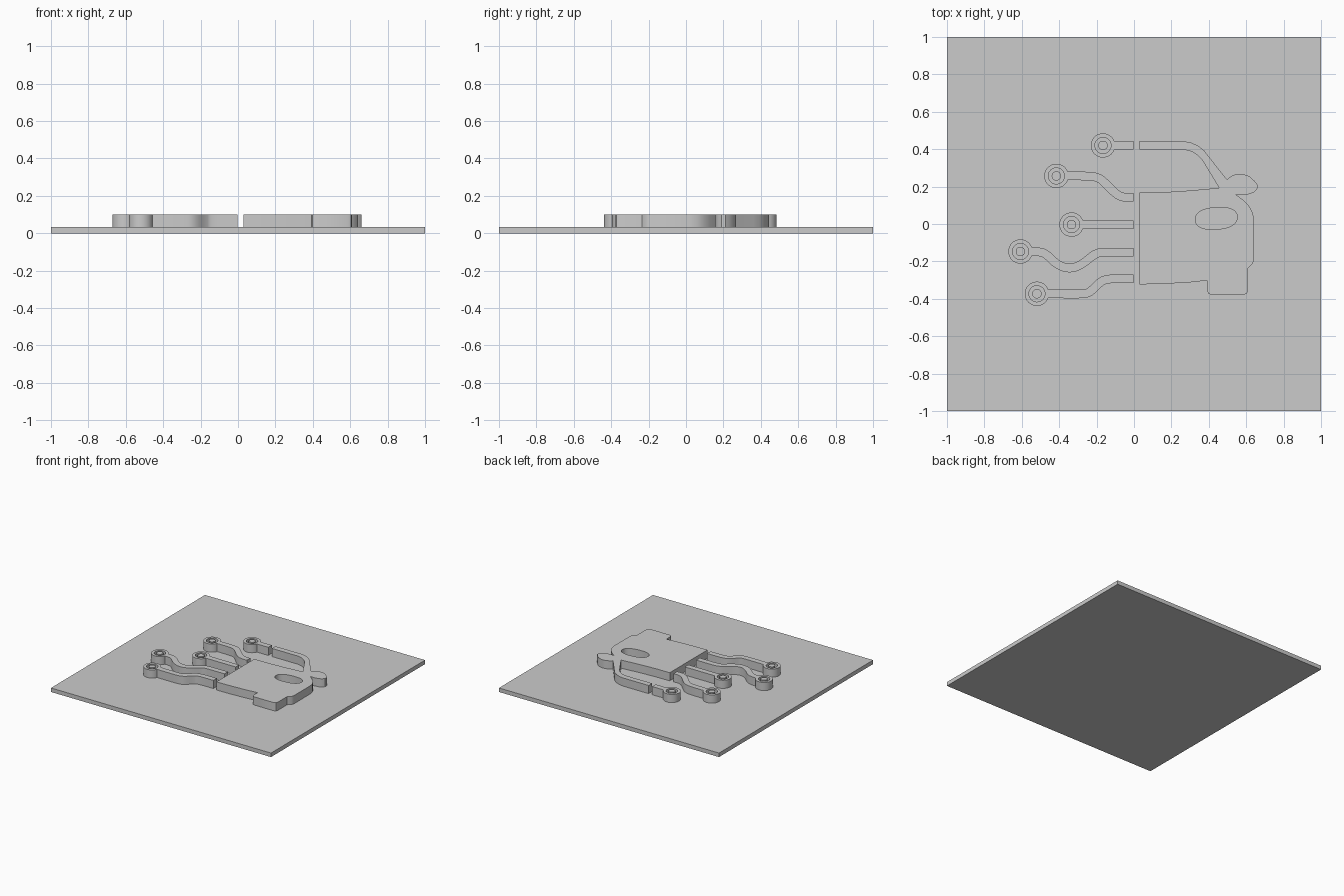
import bpy, bmesh, math
from mathutils import Vector

if "Cube" in bpy.data.objects:
    bpy.data.objects.remove(bpy.data.objects["Cube"])

BASE = 0.033          # plate thickness
TOP = 0.1             # top of the raised parts
HALF = 0.023          # half width of a trace
PAD, HOLE, PIN = 0.065, 0.043, 0.025

grey = bpy.data.materials.new("plain grey")
grey.diffuse_color = (0.6, 0.6, 0.6, 1)
grey.use_nodes = True
grey.node_tree.nodes["Principled BSDF"].inputs["Base Color"].default_value = grey.diffuse_color


def raised(name, loops):
    """Extrude closed outlines (inner loops become holes) from plate to top."""
    cu = bpy.data.curves.new(name, 'CURVE')
    cu.dimensions = '2D'
    cu.fill_mode = 'BOTH'
    cu.extrude = (TOP - BASE) / 2
    for loop in loops:
        sp = cu.splines.new('POLY')
        sp.points.add(len(loop) - 1)
        for p, (x, y) in zip(sp.points, loop):
            p.co = (x, y, 0, 1)
        sp.use_cyclic_u = True
    ob = bpy.data.objects.new(name, cu)
    bpy.context.collection.objects.link(ob)
    bpy.ops.object.select_all(action='DESELECT')
    ob.select_set(True)
    bpy.context.view_layer.objects.active = ob
    bpy.ops.object.convert(target='MESH')
    ob = bpy.context.view_layer.objects.active
    bm = bmesh.new()
    bm.from_mesh(ob.data)
    bmesh.ops.remove_doubles(bm, verts=bm.verts, dist=0.0002)
    bmesh.ops.recalc_face_normals(bm, faces=bm.faces)
    bmesh.ops.translate(bm, verts=bm.verts, vec=(0, 0, (TOP + BASE) / 2))
    bm.to_mesh(ob.data)
    bm.free()
    ob.data.materials.clear()
    ob.data.materials.append(grey)
    bpy.ops.object.shade_smooth_by_angle(angle=math.radians(35))
    return ob


def ellipse(cx, cy, rx, ry, n=40, power=1.0):
    pts = []
    for i in range(n):
        c, s = math.cos(math.tau * i / n), math.sin(math.tau * i / n)
        pts.append((cx + rx * math.copysign(abs(c) ** power, c),
                    cy + ry * math.copysign(abs(s) ** power, s)))
    return pts


def soften(pts, rounds=2):
    """Corner cutting that keeps both ends of an open path."""
    for _ in range(rounds):
        out = [pts[0]]
        for a, b in zip(pts, pts[1:]):
            out += [a.lerp(b, 0.25), a.lerp(b, 0.75)]
        pts = out + [pts[-1]]
    return pts


def trace(name, pad, path):
    """Ring pad and trace in one outline, with a loose pin in the ring."""
    c = Vector(pad)
    start = c + Vector((math.sqrt(PAD ** 2 - HALF ** 2), 0))
    pts = soften([start] + [Vector(p) for p in path])
    left, right = [], []
    for i, p in enumerate(pts):
        d0 = (p - pts[i - 1]).normalized() if i else Vector((1, 0))
        d1 = (pts[i + 1] - p).normalized() if i < len(pts) - 1 else Vector((1, 0))
        d = (d0 + d1).normalized()
        n = Vector((-d.y, d.x)) * HALF / max(d.dot(d1), 0.5)
        left.append(p + n)
        right.append(p - n)
    a0 = math.asin(HALF / PAD)
    arc = []
    for i in range(1, 36):
        a = a0 + (math.tau - 2 * a0) * i / 36
        arc.append((c.x + PAD * math.cos(a), c.y + PAD * math.sin(a)))
    outline = [tuple(p) for p in reversed(left)] + arc + [tuple(p) for p in right]
    raised(name, [outline, ellipse(*pad, HOLE, HOLE)])
    raised(name + "_pin", [ellipse(*pad, PIN, PIN, 32)])


# base plate
bpy.ops.mesh.primitive_cube_add(size=1, location=(0, 0, BASE / 2))
plate = bpy.context.object
plate.name = "base_plate"
plate.scale = (2, 2, BASE)
bpy.ops.object.transform_apply(location=True, rotation=False, scale=True)
plate.data.materials.append(grey)

# half car: roof bar, door mirror, nose, wheel, sill, window edge
car = [
    (0.03, 0.397), (0.03, 0.443), (0.26, 0.443), (0.30, 0.437), (0.34, 0.42),
    (0.375, 0.393), (0.40, 0.36), (0.497, 0.238),
    (0.52, 0.256), (0.55, 0.268), (0.58, 0.268), (0.615, 0.256), (0.645, 0.23),
    (0.66, 0.21), (0.66, 0.19), (0.645, 0.172), (0.62, 0.16), (0.58, 0.155),
    (0.545, 0.157),
    (0.585, 0.127), (0.615, 0.097), (0.635, 0.06), (0.642, 0.02),
    (0.642, -0.19), (0.635, -0.212), (0.61, -0.235),
    (0.61, -0.355), (0.603, -0.371), (0.587, -0.378), (0.413, -0.378),
    (0.397, -0.371), (0.39, -0.355), (0.39, -0.302), (0.30, -0.312),
    (0.16, -0.32), (0.03, -0.323),
    (0.03, 0.168), (0.16, 0.17), (0.30, 0.179), (0.455, 0.193),
    (0.365, 0.342), (0.34, 0.368), (0.31, 0.387), (0.27, 0.397),
]
# slightly skewed headlight opening, blunter at the right
lamp = [(x, y + 0.06 * (x - 0.44)) for x, y in ellipse(0.44, 0.03, 0.112, 0.058, 40, 0.85)]
raised("car_body", [car, lamp])

# circuit traces ending at the gap behind the car
END = -0.003
trace("trace_roof", (-0.166, 0.42), [(END, 0.42)])
trace("trace_upper", (-0.415, 0.257),
      [(-0.25, 0.257), (-0.19, 0.25), (-0.15, 0.215), (-0.10, 0.163),
       (-0.06, 0.142), (END, 0.142)])
trace("trace_middle", (-0.334, -0.003), [(END, -0.003)])
trace("trace_lower", (-0.607, -0.147),
      [(-0.52, -0.147), (-0.475, -0.155), (-0.42, -0.21), (-0.37, -0.235),
       (-0.32, -0.235), (-0.27, -0.21), (-0.21, -0.16), (-0.17, -0.15),
       (END, -0.15)])
trace("trace_bottom", (-0.519, -0.373),
      [(-0.29, -0.375), (-0.24, -0.37), (-0.19, -0.318), (-0.15, -0.292),
       (END, -0.292)])
